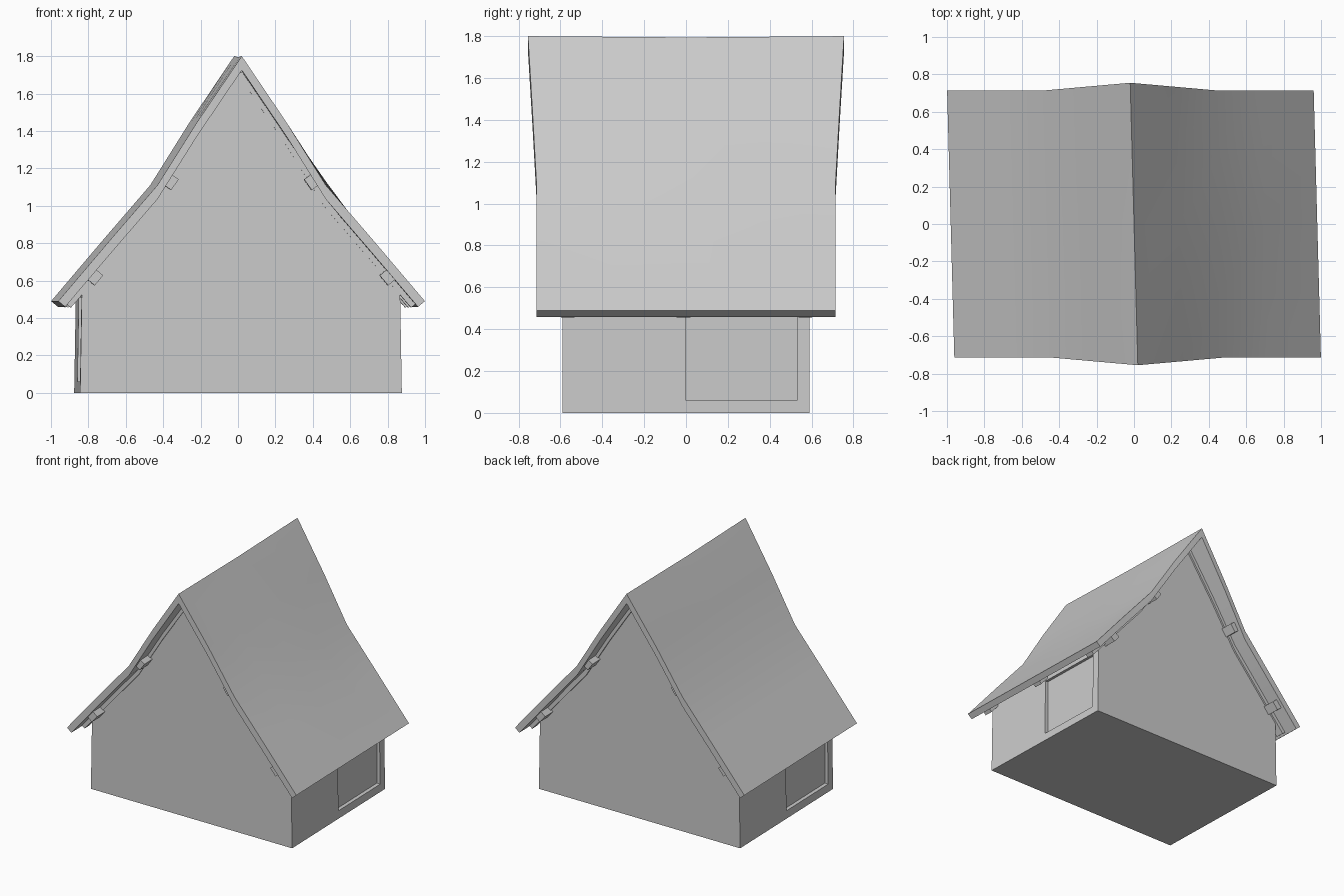
import bpy
import bmesh
import math
from mathutils import Matrix, Vector

cube = bpy.data.objects.get("Cube")
if cube:
    bpy.data.objects.remove(cube, do_unlink=True)

grey = bpy.data.materials.new("plain grey")
grey.use_nodes = True
colour = (0.6, 0.6, 0.6, 1)
grey.diffuse_color = colour
grey.node_tree.nodes["Principled BSDF"].inputs["Base Color"].default_value = colour

# Half of the roof line, from ridge to eave
LINE = [(0, 1.80), (0.24, 1.445), (0.45, 1.11), (0.70, 0.82), (0.98, 0.49)]
SKEW = 0.027


def finish(name, bm, smooth=False):
    """Skew the part slightly along the house and make it an object."""
    for v in bm.verts:
        v.co.x -= SKEW * v.co.y
    bmesh.ops.recalc_face_normals(bm, faces=bm.faces)
    mesh = bpy.data.meshes.new(name)
    bm.to_mesh(mesh)
    bm.free()
    mesh.materials.append(grey)
    obj = bpy.data.objects.new(name, mesh)
    bpy.context.collection.objects.link(obj)
    bpy.ops.object.select_all(action='DESELECT')
    obj.select_set(True)
    bpy.context.view_layer.objects.active = obj
    if smooth:
        bpy.ops.object.shade_smooth_by_angle(angle=math.radians(30))
    return obj


def roof_line(drop, pull=0.0):
    """Roof line lowered by drop, eave cut square to the slope."""
    half = [(x, z - drop) for x, z in LINE[:-1]]
    ex, ez = LINE[-1]
    half.append((ex - drop * 0.49 - pull, ez - drop * 0.41 + pull * 1.18))
    return [(-x, z) for x, z in reversed(half[1:])] + half


def slab(name, rows, top, bottom, pull=0.0, flare=0.0, bulge=0.0, smooth=False):
    """Bent slab that follows the roof line through the given y rows."""
    upper, lower = roof_line(top, pull), roof_line(bottom, pull)
    bm = bmesh.new()
    rings = []
    for y in rows:
        ring = []
        for line in (upper, lower):
            verts = []
            for i, (x, z) in enumerate(line):
                out = flare * max(0, 1 - abs(x) / 0.45) * y / rows[-1]
                mid = 1 - abs(y / rows[-1]) if bulge else 0
                lift = bulge * mid if i == 6 else 0
                sag = -0.006 * mid if i == 4 else 0
                verts.append(bm.verts.new((x + lift, y + out, z + lift + sag)))
            ring.append(verts)
        rings.append(ring)
    n = len(upper)
    for a, b in zip(rings, rings[1:]):
        for k in (0, 1):
            for i in range(n - 1):
                bm.faces.new((a[k][i], a[k][i + 1], b[k][i + 1], b[k][i]))
        for i in (0, n - 1):
            bm.faces.new((a[0][i], a[1][i], b[1][i], b[0][i]))
    for u, l in (rings[0], rings[-1]):
        for i in range(n - 1):
            bm.faces.new((u[i], u[i + 1], l[i + 1], l[i]))
    return finish(name, bm, smooth)


def box(name, centre, size, tilt=0.0):
    bm = bmesh.new()
    matrix = (Matrix.Translation(Vector(centre)) @ Matrix.Rotation(tilt, 4, 'Y')
              @ Matrix.Diagonal((*size, 1)))
    bmesh.ops.create_cube(bm, size=1, matrix=matrix)
    return finish(name, bm)


def prism(name, outline, y):
    """Outline in x and z, extruded from -y to y."""
    bm = bmesh.new()
    face = bm.faces.new([bm.verts.new((x, -y, z)) for x, z in outline])
    new = bmesh.ops.extrude_face_region(bm, geom=[face])["geom"]
    moved = [g for g in new if isinstance(g, bmesh.types.BMVert)]
    bmesh.ops.translate(bm, verts=moved, vec=(0, 2 * y, 0))
    return finish(name, bm)


# Walls with gables reaching just into the roof
gable = [(x, z) for x, z in roof_line(0.05) if abs(x) < 0.8]
walls = prism("walls", [(-0.86, 0), (-0.85, 0.585)] + gable
              + [(0.85, 0.585), (0.86, 0)], 0.59)

# Shallow door recess in each long wall
for side in (-1, 1):
    cutter = box("door_cutter", (side * 0.93, side * 0.265, 0.285), (0.2, 0.53, 0.45))
    cutter.hide_render = True
    mod = walls.modifiers.new("door_recess", 'BOOLEAN')
    mod.operation = 'DIFFERENCE'
    mod.solver = 'EXACT'
    mod.object = cutter
    bpy.context.view_layer.objects.active = walls
    bpy.ops.object.modifier_apply(modifier=mod.name)
    bpy.data.objects.remove(cutter, do_unlink=True)

# Roof with ridge ends that jut out
slab("roof", [-0.715, -0.36, 0, 0.36, 0.715], 0, 0.075,
     flare=0.04, bulge=0.02, smooth=True)

# Rafters under the roof
for name, y in (("front", -0.565), ("middle", -0.012), ("back", 0.57)):
    slab(name + "_rafter", [y - 0.033, y + 0.033], 0.065, 0.12, pull=0.012)

# Square purlins whose ends stick out of the gables
for side, word in ((-1, "right"), (1, "left")):
    for level, x, z, slope in (("upper", 0.38, 1.13, 0.95), ("lower", 0.785, 0.62, 0.87)):
        box(f"{level}_{word}_purlin", (side * x, 0, z), (0.07, 1.38, 0.06), side * slope)

# Ridge beam
prism("ridge_beam", [(-0.03, 1.71), (0.03, 1.71), (0, 1.765)], 0.69)
